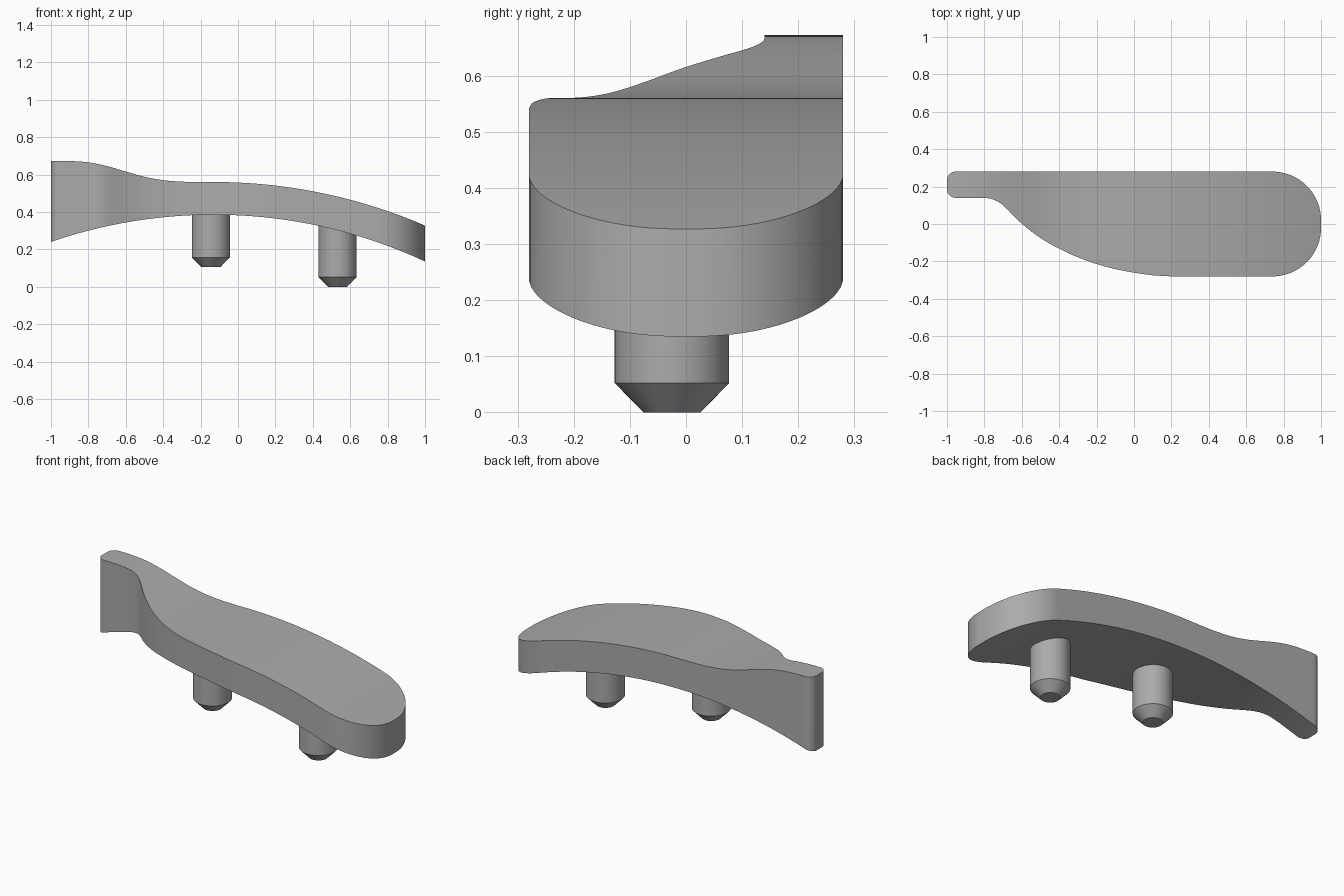
import bpy, bmesh, math

cube = bpy.data.objects.get("Cube")
if cube:
    bpy.data.objects.remove(cube)

grey = bpy.data.materials.new("satin grey")
grey.use_nodes = True
COLOUR = (0.41, 0.41, 0.41, 1)
grey.diffuse_color = COLOUR
grey.node_tree.nodes["Principled BSDF"].inputs["Base Color"].default_value = COLOUR


def spline(points, x):
    """Smooth height through sorted control points."""
    n = len(points)
    i = max(k for k in range(n - 1) if points[k][0] <= x or k == 0)

    def slope(k):
        a, b = points[max(k - 1, 0)], points[min(k + 1, n - 1)]
        return (b[1] - a[1]) / (b[0] - a[0])

    (x0, y0), (x1, y1) = points[i], points[i + 1]
    h = x1 - x0
    t = (x - x0) / h
    return (y0 * (1 + 2 * t) * (1 - t) ** 2 + slope(i) * h * t * (1 - t) ** 2
            + y1 * t * t * (3 - 2 * t) + slope(i + 1) * h * t * t * (t - 1))


# Body curves: two concentric arcs, with the top sweeping up into the tail
ARC_X, R_LOW, R_TOP = -0.13, 2.68, 2.855
TAIL_TOP = [(-1, .672), (-.9, .672), (-.8, .665), (-.7, .645), (-.6, .616),
            (-.5, .588), (-.4, .57), (-.3, .562), (-.2, .56), (ARC_X, .56)]
FRONT_EDGE = [(-.82, .14), (-.78, .138), (-.74, .126), (-.7, .1), (-.6, .002),
              (-.5, -.075), (-.4, -.132), (-.3, -.178), (-.2, -.214),
              (-.1, -.241), (0, -.26), (.1, -.274), (.2, -.28)]
BACK, TAIL_R, NOSE_R = 0.28, 0.045, 0.26


def arc(x, peak, radius):
    return peak - radius + math.sqrt(radius ** 2 - (x - ARC_X) ** 2)


def top(x):
    return spline(TAIL_TOP, x) if x < ARC_X else arc(x, .56, R_TOP)


def inset(x):
    """How far the rounded plan corners pull the edges in."""
    for r, d in ((TAIL_R, x + 1), (NOSE_R, 1 - x)):
        if d < r:
            return r - math.sqrt(max(r * r - (r - d) ** 2, 0))
    return 0


def front(x):
    if x <= FRONT_EDGE[0][0]:
        return FRONT_EDGE[0][1]
    return spline(FRONT_EDGE, x) if x < FRONT_EDGE[-1][0] else -BACK


# Stations along the length, closer together at the rounded ends
def rounded(r, steps):
    return [r * (1 - math.cos(math.pi / 2 * i / steps)) for i in range(steps + 1)]


start, end = -1 + TAIL_R, 1 - NOSE_R
xs = [-1 + d for d in rounded(TAIL_R, 8)]
xs += [start + (end - start) * i / 90 for i in range(1, 90)]
xs += [1 - d for d in reversed(rounded(NOSE_R, 24))]

# Body lofted from rectangular sections
bm = bmesh.new()
rings = []
for x in xs:
    y0, y1 = front(x) + inset(x), BACK - inset(x)
    z0, z1 = arc(x, .385, R_LOW), top(x)
    rings.append([bm.verts.new((x, y, z))
                  for y, z in ((y0, z0), (y1, z0), (y1, z1), (y0, z1))])
for a, b in zip(rings, rings[1:]):
    for i in range(4):
        j = (i + 1) % 4
        bm.faces.new((a[i], a[j], b[j], b[i]))
bm.faces.new(rings[0])
bm.faces.new(rings[-1])


def finish(name, bm):
    bmesh.ops.recalc_face_normals(bm, faces=bm.faces)
    mesh = bpy.data.meshes.new(name)
    bm.to_mesh(mesh)
    bm.free()
    mesh.materials.append(grey)
    obj = bpy.data.objects.new(name, mesh)
    bpy.context.collection.objects.link(obj)
    bpy.ops.object.select_all(action="DESELECT")
    obj.select_set(True)
    bpy.context.view_layer.objects.active = obj
    bpy.ops.object.shade_smooth_by_angle(angle=math.radians(30))


finish("curved_body", bm)


# Mounting pegs with chamfered tips
def peg(name, x, tip, head):
    bm = bmesh.new()
    sides, loops = 48, []
    for r, z in ((.051, tip), (.102, tip + .052), (.102, head)):
        loops.append([bm.verts.new((x + r * math.cos(math.tau * i / sides),
                                    -.025 + r * math.sin(math.tau * i / sides), z))
                      for i in range(sides)])
    for a, b in zip(loops, loops[1:]):
        for i in range(sides):
            j = (i + 1) % sides
            bm.faces.new((a[i], a[j], b[j], b[i]))
    bm.faces.new(loops[0])
    bm.faces.new(loops[-1])
    finish(name, bm)


peg("middle_peg", -.145, .105, .45)
peg("nose_peg", .532, 0, .37)
